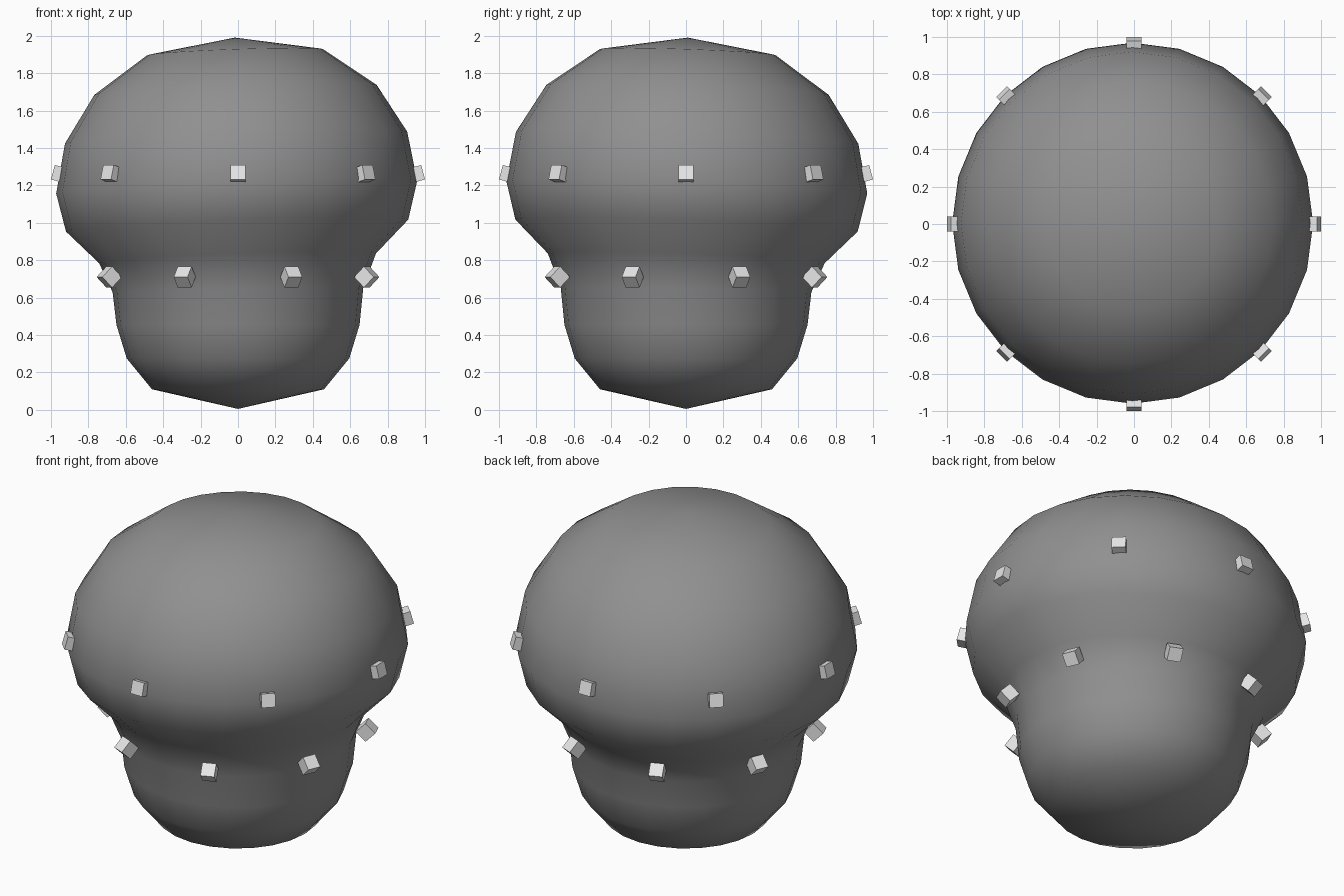
import bpy, bmesh, math
from mathutils import Matrix, Vector

if "Cube" in bpy.data.objects:
    bpy.data.objects.remove(bpy.data.objects["Cube"])


def material(name, value):
    m = bpy.data.materials.new(name)
    m.diffuse_color = (value, value, value, 1)
    m.use_nodes = True
    m.node_tree.nodes["Principled BSDF"].inputs["Base Color"].default_value = m.diffuse_color
    return m


dark_grey = material("dark grey", 0.28)
light_grey = material("light grey", 0.8)


def add_object(name, bm, mat):
    bmesh.ops.recalc_face_normals(bm, faces=bm.faces)
    me = bpy.data.meshes.new(name)
    bm.to_mesh(me)
    bm.free()
    me.materials.append(mat)
    ob = bpy.data.objects.new(name, me)
    bpy.context.collection.objects.link(ob)
    return ob


# Body: 24-sided turned shape, (radius, height) from bottom to top
SIDES = 24
PROFILE = [(0.46, 0.11), (0.595, 0.275), (0.65, 0.455), (0.67, 0.64),
           (0.74, 0.81), (0.915, 0.985), (0.965, 1.19), (0.915, 1.455),
           (0.755, 1.71), (0.47, 1.912)]


def lean(x, y, z):
    """Tip the wide upper part slightly towards -x and +y."""
    f = min(max((z - 0.5) / 0.3, 0), 1)
    shift = 0.012 * max(z - 0.6, 0)
    return Vector((x - shift, y + shift * 0.6, z + 0.035 * f * (x - y)))


bm = bmesh.new()
rings = []
for r, z in PROFILE:
    rings.append([bm.verts.new(lean(r * math.cos(a), r * math.sin(a), z))
                  for a in (math.tau * i / SIDES for i in range(SIDES))])
bottom = bm.verts.new((0, 0, 0.005))
top = bm.verts.new(lean(0, 0, 1.99))
for i in range(SIDES):
    j = (i + 1) % SIDES
    for lo, hi in zip(rings, rings[1:]):
        bm.faces.new((lo[i], lo[j], hi[j], hi[i]))
    bm.faces.new((bottom, rings[0][j], rings[0][i]))
    bm.faces.new((top, rings[-1][i], rings[-1][j]))
for f in bm.faces:
    f.smooth = True
add_object("body", bm, dark_grey)


# Studs: two rings of eight small cubes, each tipped upwards
def stud_ring(name, radius, z, start, tilt):
    bm = bmesh.new()
    for i in range(8):
        m = (Matrix.Rotation(math.radians(start + 45 * i), 4, 'Z')
             @ Matrix.Translation((radius, 0, z))
             @ Matrix.Rotation(math.radians(-tilt), 4, 'Y'))
        bmesh.ops.create_cube(bm, size=0.08, matrix=m)
    add_object(name, bm, light_grey)


stud_ring("upper_studs", 0.951, 1.26, 0, 15)
stud_ring("lower_studs", 0.745, 0.71, 22.5, 45)
